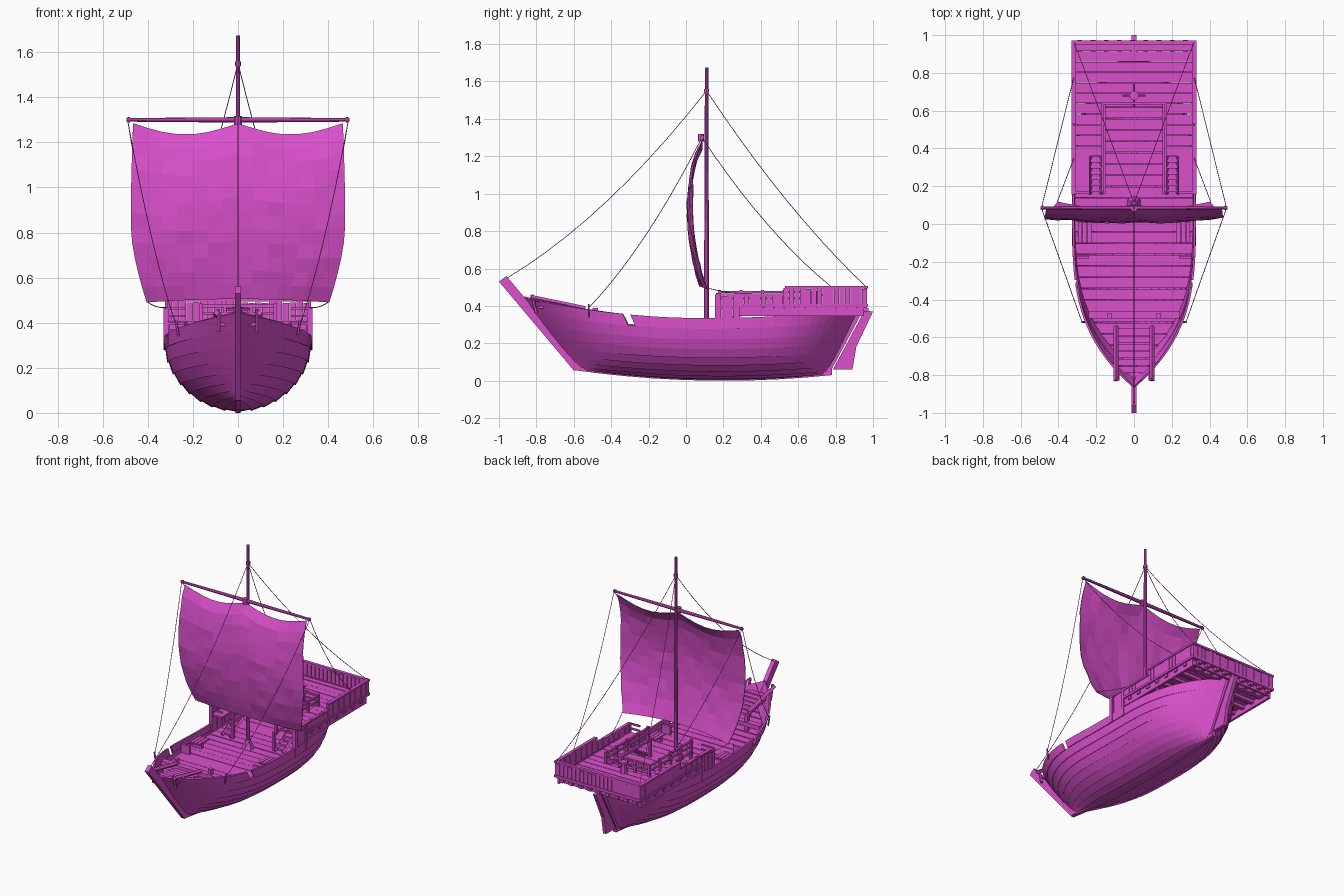
import bpy, bmesh, math, random
from mathutils import Vector, Matrix

random.seed(4)
cube = bpy.data.objects.get("Cube")
if cube:
    bpy.data.objects.remove(cube)

COLOUR = (0.70, 0.08, 0.60, 1)
mat = bpy.data.materials.new("magenta")
mat.use_nodes = True
mat.diffuse_color = COLOUR
mat.node_tree.nodes["Principled BSDF"].inputs["Base Color"].default_value = COLOUR


def finish(name, bm):
    mesh = bpy.data.meshes.new(name)
    bm.to_mesh(mesh)
    bm.free()
    mesh.materials.append(mat)
    obj = bpy.data.objects.new(name, mesh)
    bpy.context.collection.objects.link(obj)
    return obj


def box(bm, x0, x1, y0, y1, z0, z1):
    size = Matrix.Diagonal((x1 - x0, y1 - y0, z1 - z0, 1))
    mid = Matrix.Translation(((x0 + x1) / 2, (y0 + y1) / 2, (z0 + z1) / 2))
    bmesh.ops.create_cube(bm, size=1, matrix=mid @ size)


def both(bm, x0, x1, *rest):
    """Box on both sides of the ship."""
    box(bm, x0, x1, *rest)
    box(bm, -x1, -x0, *rest)


def rod(bm, a, b, r0, r1, sides=8):
    a, b = Vector(a), Vector(b)
    turn = (b - a).to_track_quat('Z', 'Y').to_matrix().to_4x4()
    bmesh.ops.create_cone(bm, cap_ends=True, segments=sides, radius1=r0, radius2=r1,
                          depth=(b - a).length,
                          matrix=Matrix.Translation((a + b) / 2) @ turn)


def prism(bm, outline, half):
    """Side outline in y and z, given thickness across x."""
    left = [bm.verts.new((half, y, z)) for y, z in outline]
    right = [bm.verts.new((-half, y, z)) for y, z in outline]
    bm.faces.new(left)
    bm.faces.new(right[::-1])
    for i in range(len(left)):
        j = (i + 1) % len(left)
        bm.faces.new((left[j], left[i], right[i], right[j]))
    bmesh.ops.recalc_face_normals(bm, faces=bm.faces)


# Hull shape
def keel(y):
    return 0.012 + 0.05 * ((y - 0.2) / 0.75) ** 2


def sheer(y):
    return 0.335 + (0.1 if y < 0.1 else 0.06) * ((y - 0.1) / 0.93) ** 2


def plan(u):
    if u < 0.5:
        return 0.325 * (1 - (1 - 2 * u) ** 3.2)
    return 0.325 * (1 - (2 * u - 1) ** 4)


def hull_point(u, t, grow):
    rise = 1 - math.cos(t * math.pi / 2)
    y = (-0.57 - 0.3 * rise) * (1 - u) + (0.76 + 0.17 * rise) * u
    low = keel(-0.57 * (1 - u) + 0.76 * u)
    top = sheer(y)
    x = plan(u) * math.sin(t * math.pi / 2) * (1 + grow)
    return Vector((x, y, top - (top - low) * (1 - rise) * (1 + grow)))


def deck_half(y, z):
    rise = min(1, (z - keel(y)) / (sheer(y) - keel(y)))
    bow, stern = -0.57 - 0.3 * rise, 0.76 + 0.17 * rise
    u = min(1, max(0, (y - bow) / (stern - bow)))
    return max(0.004, plan(u) * math.sin(math.acos(1 - rise)) - 0.006)


# Hull with overlapping strakes and a scupper on each side
STRAKES, COLS = 9, 44
bm = bmesh.new()
rows = []
for s in range(STRAKES):
    for t, grow in ((s / STRAKES, 0.026), ((s + 1) / STRAKES, 0.006)):
        rows.append([bm.verts.new(hull_point(c / COLS, t, grow)) for c in range(COLS + 1)])
for a, b in zip(rows, rows[1:]):
    for c in range(COLS):
        mid = (a[c].co + b[c + 1].co) / 2
        if not (abs(mid.y + 0.3) < 0.021 and 0.28 < mid.z < 0.325):
            bm.faces.new((a[c], a[c + 1], b[c + 1], b[c]))
widest = max(bm.faces, key=lambda f: f.calc_center_median().x + f.calc_area())
bm.normal_update()
if widest.normal.x < 0:
    bmesh.ops.reverse_faces(bm, faces=bm.faces[:])
hull = finish("hull", bm)
mirror = hull.modifiers.new("mirror", 'MIRROR')
mirror.use_clip = True
thick = hull.modifiers.new("thickness", 'SOLIDIFY')
thick.thickness = 0.012

# Keel, stem, stern post and rudder
bm = bmesh.new()
ys = [-0.6 + 0.138 * i for i in range(11)]
prism(bm, [(y, keel(y) - 0.012) for y in ys] + [(y, keel(y) + 0.02) for y in ys[::-1]], 0.012)
finish("keel", bm)
bm = bmesh.new()
prism(bm, [(-0.6, 0.055), (-1.0, 0.53), (-0.96, 0.56), (-0.54, 0.06)], 0.014)
finish("stem_post", bm)
bm = bmesh.new()
prism(bm, [(0.73, 0.04), (0.775, 0.055), (0.96, 0.4), (0.9, 0.4)], 0.014)
finish("stern_post", bm)
bm = bmesh.new()
prism(bm, [(0.785, 0.06), (0.89, 0.06), (0.91, 0.18), (1.0, 0.37), (0.955, 0.375)], 0.012)
finish("rudder", bm)

# Main deck planks
bm = bmesh.new()
y = -0.76
while y < 0.86:
    z = 0.27 + 0.09 * max(0, -y - 0.35) + random.uniform(-0.002, 0.002)
    ends = [(yy, deck_half(yy, z)) for yy in (y, y + 0.057)]
    corners = [(ends[0][1], ends[0][0]), (ends[1][1], ends[1][0]),
               (-ends[1][1], ends[1][0]), (-ends[0][1], ends[0][0])]
    face = bm.faces.new([bm.verts.new((x, yy, z - 0.01)) for x, yy in corners])
    new = bmesh.ops.extrude_face_region(bm, geom=[face])["geom"]
    bmesh.ops.translate(bm, vec=(0, 0, 0.012), verts=[v for v in new if isinstance(v, bmesh.types.BMVert)])
    y += 0.06
bmesh.ops.recalc_face_normals(bm, faces=bm.faces)
finish("main_deck", bm)

# Bow platform with rails, cross beam and side benches
bm = bmesh.new()
for i in range(6):
    y = -0.79 + 0.04 * i
    box(bm, -0.09, 0.09, y, y + 0.036, 0.385 - 0.008 * i, 0.4 - 0.008 * i)
finish("bow_platform", bm)
bm = bmesh.new()
for side in (-1, 1):
    rod(bm, (side * 0.095, -0.83, 0.445), (side * 0.095, -0.54, 0.385), 0.014, 0.014, 4)
    rod(bm, (side * 0.085, -0.8, 0.36), (side * 0.085, -0.825, 0.46), 0.01, 0.008, 6)
finish("bow_rails", bm)
bm = bmesh.new()
box(bm, -0.24, 0.24, -0.5, -0.46, 0.32, 0.35)
both(bm, 0.12, 0.14, -0.5, -0.47, 0.28, 0.39)
finish("bow_cross_beam", bm)
bm = bmesh.new()
for i in range(3):
    both(bm, 0.225 + 0.025 * i, 0.247 + 0.025 * i, -0.1, 0.01, 0.305, 0.315)
both(bm, 0.24, 0.305, -0.185, -0.17, 0.27, 0.33)
both(bm, 0.23, 0.30, -0.07, -0.05, 0.27, 0.305)
finish("side_benches", bm)

# Aft castle: deck around an open well, sills and floor beams
bm = bmesh.new()
for i in range(6):
    y = 0.64 + 0.055 * i
    box(bm, -0.32, 0.32, y, y + 0.052, 0.39, 0.403 + random.uniform(0, 0.003))
for i in range(5):
    y = 0.36 + 0.056 * i
    both(bm, 0.165, 0.32, y, y + 0.053, 0.39, 0.403 + random.uniform(0, 0.003))
both(bm, 0.235, 0.32, 0.16, 0.36, 0.39, 0.403)
both(bm, 0.15, 0.165, 0.16, 0.64, 0.385, 0.403)
finish("castle_deck", bm)
bm = bmesh.new()
both(bm, 0.305, 0.32, 0.28, 0.95, 0.345, 0.39)
box(bm, -0.31, 0.31, 0.935, 0.95, 0.36, 0.39)
for i in range(7):
    y = 0.33 + 0.09 * i
    both(bm, 0.17 if y < 0.64 else 0, 0.328, y, y + 0.025, 0.37, 0.39)
for i in range(9):
    x = -0.3 + 0.07 * i
    box(bm, x, x + 0.025, 0.86, 0.975, 0.37, 0.39)
finish("castle_beams", bm)

# Castle walls of upright boards
bm = bmesh.new()
for i in range(27):
    y = 0.16 + 0.03 * i
    top = (0.46 if y < 0.29 else 0.468 if y < 0.52 else 0.498) - random.uniform(0, 0.008)
    both(bm, 0.312, 0.324, y, y + 0.028, 0.28 if y < 0.28 else 0.395, top)
for i in range(21):
    x = -0.32 + 0.0305 * i
    box(bm, x, x + 0.028, 0.955, 0.967, 0.395, 0.498 - random.uniform(0, 0.01))
finish("castle_walls", bm)
bm = bmesh.new()
both(bm, 0.308, 0.33, 0.53, 0.972, 0.494, 0.506)
both(bm, 0.308, 0.33, 0.16, 0.53, 0.455, 0.466)
both(bm, 0.308, 0.33, 0.28, 0.972, 0.396, 0.411)
both(bm, 0.308, 0.33, 0.155, 0.18, 0.28, 0.46)
both(bm, 0.308, 0.33, 0.27, 0.29, 0.28, 0.46)
box(bm, -0.32, 0.32, 0.95, 0.972, 0.494, 0.506)
box(bm, -0.32, 0.32, 0.95, 0.972, 0.396, 0.411)
finish("castle_wall_rails", bm)

# Railing round the well
bm = bmesh.new()
for z in (0.435, 0.468):
    both(bm, 0.16, 0.172, 0.17, 0.645, z, z + 0.012)
    box(bm, -0.17, 0.17, 0.633, 0.645, z, z + 0.012)
    both(bm, 0.235, 0.315, 0.16, 0.172, z - 0.01, z)
for i in range(5):
    y = 0.17 + 0.115 * i
    both(bm, 0.158, 0.174, y, y + 0.016, 0.385, 0.485)
both(bm, 0.05, 0.065, 0.631, 0.646, 0.4, 0.48)
finish("well_railing", bm)

# Stairs up to the castle and posts under its front edge
bm = bmesh.new()
for i in range(6):
    y = 0.17 + 0.031 * i
    z = 0.295 + 0.02 * i
    both(bm, 0.175, 0.23, y, y + 0.033, z - 0.012, z)
for side in (-1, 1):
    for x in (0.172, 0.233):
        rod(bm, (side * x, 0.16, 0.28), (side * x, 0.36, 0.4), 0.01, 0.01, 4)
both(bm, 0.15, 0.165, 0.16, 0.18, 0.27, 0.39)
both(bm, 0.15, 0.165, 0.62, 0.64, 0.27, 0.39)
finish("stairs", bm)

# Capstan
bm = bmesh.new()
rod(bm, (0, 0.68, 0.4), (0, 0.68, 0.47), 0.026, 0.018)
rod(bm, (0, 0.68, 0.465), (0, 0.68, 0.48), 0.026, 0.026)
rod(bm, (-0.06, 0.68, 0.46), (0.06, 0.68, 0.46), 0.005, 0.005, 6)
rod(bm, (0, 0.62, 0.46), (0, 0.74, 0.46), 0.005, 0.005, 6)
finish("capstan", bm)

# Mast and yard
bm = bmesh.new()
rod(bm, (0, 0.11, 0.06), (0, 0.11, 1.675), 0.015, 0.009, 10)
rod(bm, (0, 0.11, 0.27), (0, 0.11, 0.33), 0.04, 0.018, 6)
rod(bm, (0, 0.11, 1.54), (0, 0.11, 1.56), 0.014, 0.014)
finish("mast", bm)
bm = bmesh.new()
for side in (-1, 1):
    rod(bm, (0, 0.085, 1.3), (side * 0.495, 0.085, 1.3), 0.012, 0.008)
    rod(bm, (side * 0.48, 0.085, 1.3), (side * 0.49, 0.085, 1.3), 0.012, 0.012)
rod(bm, (0, 0.08, 1.28), (0, 0.08, 1.318), 0.017, 0.017)
finish("yard", bm)

# Billowing sail, top scalloped between its three ties
NX, NZ = 14, 12
bm = bmesh.new()
grid = []
for j in range(NZ + 1):
    t = j / NZ
    width = 0.465 + 0.01 * math.sin(math.pi * t) - 0.06 * max(0, (t - 0.6) / 0.4) ** 1.5
    line = []
    for i in range(NX + 1):
        s = 2 * i / NX - 1
        top = 1.285 - 0.05 * abs(math.sin(math.pi * s))
        z = top + (0.49 + 0.015 * (1 - s * s) - top) * t
        y = 0.085 - 0.08 * math.sin(math.pi * t ** 0.85) ** 0.8 * (1 - 0.3 * s * s)
        y += t ** 5 * (0.045 * s * s - 0.015)
        wrinkle = 0.005 if 0 < j < NZ else 0
        line.append(bm.verts.new((s * width, y + random.uniform(-wrinkle, wrinkle), z)))
    grid.append(line)
for a, b in zip(grid, grid[1:]):
    for i in range(NX):
        bm.faces.new((a[i], b[i], b[i + 1], a[i + 1]))
sail = finish("sail", bm)
sail.modifiers.new("thickness", 'SOLIDIFY').thickness = 0.004


# Rigging ropes that sag
def rope(bm, a, b, sag):
    a, b = Vector(a), Vector(b)
    pts = [a.lerp(b, i / 10) - Vector((0, 0, 4 * sag * i / 10 * (1 - i / 10))) for i in range(11)]
    for p, q in zip(pts, pts[1:]):
        rod(bm, p, q, 0.002, 0.002, 5)


bm = bmesh.new()
rope(bm, (0, 0.11, 1.55), (0, -0.955, 0.55), 0.09)
for side in (-1, 1):
    rope(bm, (0, 0.11, 1.55), (side * 0.318, 0.965, 0.5), 0.06)
    rope(bm, (side * 0.49, 0.085, 1.3), (side * 0.275, -0.52, 0.39), 0.07)
    rope(bm, (side * 0.49, 0.085, 1.3), (side * 0.318, 0.78, 0.5), 0.06)
    rope(bm, (side * 0.405, 0.12, 0.495), (side * 0.318, 0.35, 0.468), 0.01)
    rod(bm, (side * 0.265, -0.52, 0.34), (side * 0.275, -0.52, 0.41), 0.006, 0.006, 6)
finish("rigging", bm)
